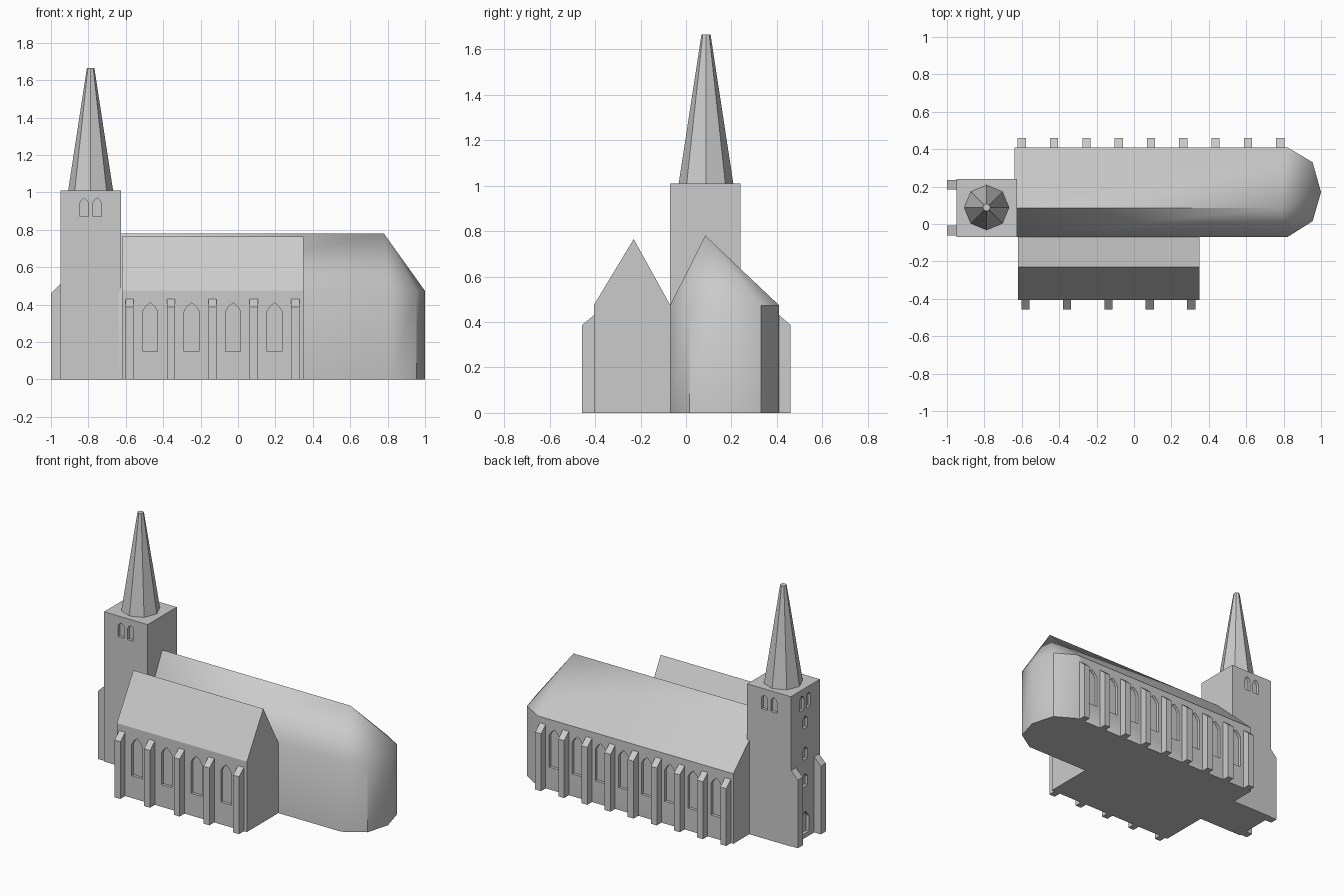
import bpy, bmesh, math
from mathutils import Matrix, Vector

if "Cube" in bpy.data.objects:
    bpy.data.objects.remove(bpy.data.objects["Cube"])

stone = bpy.data.materials.new("pale grey stone")
stone.diffuse_color = (0.6, 0.6, 0.6, 1)
stone.use_nodes = True
stone.node_tree.nodes["Principled BSDF"].inputs["Base Color"].default_value = stone.diffuse_color


def make(name, bm, smooth=None):
    bmesh.ops.recalc_face_normals(bm, faces=bm.faces)
    me = bpy.data.meshes.new(name)
    bm.to_mesh(me)
    bm.free()
    me.materials.append(stone)
    if smooth:
        me.shade_smooth()
        me.set_sharp_from_angle(angle=math.radians(smooth))
    ob = bpy.data.objects.new(name, me)
    bpy.context.collection.objects.link(ob)
    return ob


def prism(bm, pts, offset):
    """Extrude a closed 3D outline along an offset vector."""
    f = bm.faces.new([bm.verts.new(p) for p in pts])
    r = bmesh.ops.extrude_face_region(bm, geom=[f])
    bmesh.ops.translate(bm, vec=Vector(offset),
                        verts=[v for v in r["geom"] if isinstance(v, bmesh.types.BMVert)])


def lancet(bm, pos, width, z0, z1, along, depth=0.02):
    """Pointed window cutter centred on a wall point; along = wall direction 'x' or 'y'."""
    h, spring = width / 2, z1 - width * 0.58
    outline = [(-h, z0), (h, z0), (h, spring), (h * 0.6, spring + (z1 - spring) * 0.55), (0, z1),
               (-h * 0.6, spring + (z1 - spring) * 0.55), (-h, spring)]
    x, y = pos
    if along == 'x':
        prism(bm, [(x + a, y - depth, z) for a, z in outline], (0, 2 * depth, 0))
    else:
        prism(bm, [(x - depth, y + a, z) for a, z in outline], (2 * depth, 0, 0))


def carve(ob, bm):
    """Cut the window recesses into a part."""
    cutter = make("window_cutter", bm)
    cutter.hide_render = True
    mod = ob.modifiers.new("windows", 'BOOLEAN')
    mod.operation, mod.solver, mod.object = 'DIFFERENCE', 'EXACT', cutter
    bpy.context.view_layer.update()
    dg = bpy.context.evaluated_depsgraph_get()
    me = bpy.data.meshes.new_from_object(ob.evaluated_get(dg))
    ob.modifiers.clear()
    ob.data = me
    bpy.data.objects.remove(cutter)


# nave with faceted apse and hipped roof end
bm = bmesh.new()
plan = [(-0.64, -0.07), (0.82, -0.07), (0.955, 0.015), (1.0, 0.17), (0.955, 0.33), (0.82, 0.41), (-0.64, 0.41)]
low = [bm.verts.new((x, y, 0)) for x, y in plan]
top = [bm.verts.new((x, y, 0.473)) for x, y in plan]
west, east = bm.verts.new((-0.64, 0.085, 0.78)), bm.verts.new((0.78, 0.085, 0.78))
bm.faces.new(low)
for i in range(6):
    bm.faces.new((low[i], low[i + 1], top[i + 1], top[i]))
bm.faces.new((low[6], low[0], top[0], west, top[6]))
for i in range(1, 5):
    bm.faces.new((top[i], top[i + 1], east))
bm.faces.new((top[0], top[1], east, west))
bm.faces.new((top[5], top[6], west, east))
nave = make("nave", bm, 40)
north = [-0.60 + i * 0.1727 for i in range(9)]
bm = bmesh.new()
for a, b in zip(north, north[1:]):
    lancet(bm, ((a + b) / 2, 0.41), 0.08, 0.15, 0.41, 'x')
carve(nave, bm)

# side aisle with gable roof
bm = bmesh.new()
prism(bm, [(-0.62, y, z) for y, z in
           [(-0.405, 0), (-0.07, 0), (-0.07, 0.475), (-0.23, 0.765), (-0.405, 0.475)]], (0.97, 0, 0))
aisle = make("side_aisle", bm)
south = [-0.58 + i * 0.2215 for i in range(5)]
bm = bmesh.new()
for a, b in zip(south, south[1:]):
    lancet(bm, ((a + b) / 2, -0.405), 0.08, 0.15, 0.41, 'x')
carve(aisle, bm)

# buttresses with sloping tops
bm = bmesh.new()
for xs, wall, out in ((north, 0.41, 0.46), (south, -0.405, -0.457)):
    for x in xs:
        prism(bm, [(x - 0.022, y, z) for y, z in
                   [(wall, 0), (out, 0), (out, 0.387), (wall, 0.43)]], (0.044, 0, 0))
make("wall_buttresses", bm)
bm = bmesh.new()
for y in (-0.035, 0.21):
    prism(bm, [(x, y - 0.026, z) for x, z in
               [(-0.95, 0), (-1.0, 0), (-1.0, 0.46), (-0.95, 0.51)]], (0, 0.052, 0))
make("tower_buttresses", bm)

# tower with belfry openings, west windows and door
bm = bmesh.new()
prism(bm, [(-0.95, -0.07, 0), (-0.625, -0.07, 0), (-0.625, 0.24, 0), (-0.95, 0.24, 0)], (0, 0, 1.01))
tower = make("tower", bm)
bm = bmesh.new()
for d in (-0.035, 0.035):
    for wall in (-0.07, 0.24):
        lancet(bm, (-0.788 + d, wall), 0.045, 0.87, 0.97, 'x')
    lancet(bm, (-0.95, 0.087 + d), 0.045, 0.87, 0.97, 'y')
for z in (0.74, 0.53, 0.35):
    lancet(bm, (-0.95, 0.087), 0.05, z, z + 0.085, 'y')
lancet(bm, (-0.95, 0.087), 0.08, 0.03, 0.18, 'y')
carve(tower, bm)

# octagonal spire
bm = bmesh.new()
bmesh.ops.create_cone(bm, cap_ends=True, segments=8, radius1=0.12, radius2=0.02, depth=0.655,
                      matrix=Matrix.Translation((-0.788, 0.088, 1.3375)))
make("spire", bm)
